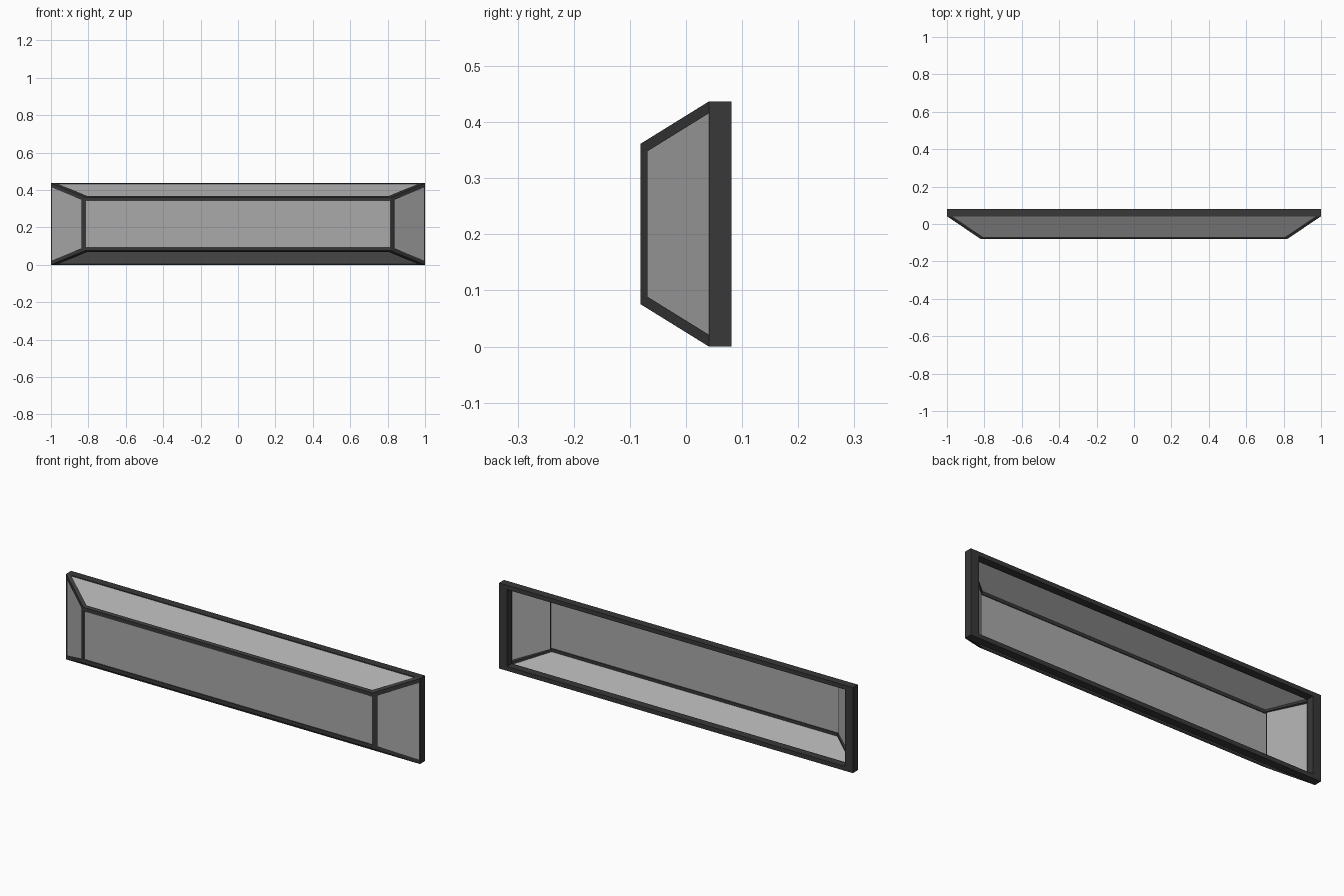
import bpy, bmesh

if "Cube" in bpy.data.objects:
    bpy.data.objects.remove(bpy.data.objects["Cube"])

# Key sizes: back frame outline, front face outline
ZC = 0.2185
BX, BZ = 1.0, 0.2185      # back half width / half height
FX, FZ = 0.818, 0.143     # front half width / half height
YF, YM, YB = -0.081, 0.041, 0.081

dark = bpy.data.materials.new("dark_frame")
dark.diffuse_color = (0.04, 0.04, 0.04, 1)
dark.use_nodes = True
dark.node_tree.nodes["Principled BSDF"].inputs["Base Color"].default_value = dark.diffuse_color
glass = bpy.data.materials.new("grey_glass")
glass.diffuse_color = (0.4, 0.4, 0.4, 1)
glass.use_nodes = True
glass.node_tree.nodes["Principled BSDF"].inputs["Base Color"].default_value = glass.diffuse_color


def hull(name, pts, mat=dark):
    """Convex solid through points given relative to the centre height."""
    bm = bmesh.new()
    for x, y, z in pts:
        bm.verts.new((x, y, z + ZC))
    r = bmesh.ops.convex_hull(bm, input=bm.verts)
    bmesh.ops.dissolve_limit(bm, angle_limit=0.01, verts=bm.verts, edges=bm.edges)
    bmesh.ops.recalc_face_normals(bm, faces=bm.faces)
    me = bpy.data.meshes.new(name)
    bm.to_mesh(me)
    bm.free()
    me.materials.append(mat)
    ob = bpy.data.objects.new(name, me)
    bpy.context.collection.objects.link(ob)
    return ob


def outline(y):
    """Half width and half height of the sloped body at depth y."""
    t = (y - YF) / (YM - YF)
    return FX + (BX - FX) * t, FZ + (BZ - FZ) * t


WX, WZ = 0.045, 0.022     # back frame bar widths
YI = YF + 0.012           # depth of the front bars
IX, IZ = outline(YI)

for s in (-1, 1):
    # Back frame: rails and posts
    hull("back_rail", [(x, y, s * z) for x in (-BX, BX) for y in (YM, YB)
                       for z in (BZ, BZ - WZ)])
    hull("back_post", [(s * x, y, z) for x in (BX, BX - WX) for y in (YM, YB)
                       for z in (BZ - WZ, WZ - BZ)])
    # Front rails and posts, bevelled to follow the slopes
    rail = []
    post = []
    for e in (-1, 1):
        rail += [(e * FX, YF, s * FZ), (e * FX, YF, s * (FZ - 0.02)),
                 (e * IX, YI, s * IZ), (e * FX, YI, s * (FZ - 0.02))]
        post += [(s * FX, YF, e * FZ), (s * (FX - 0.004), YF, e * FZ),
                 (s * IX, YI, e * IZ), (s * (FX - 0.004), YI, e * FZ)]
    hull("front_rail", rail)
    hull("front_post", post)
    # Sloped corner bars joining front and back
    for e in (-1, 1):
        hull("corner_bar", [(s * (x - dx), y, e * (z - dz))
                            for x, y, z in ((FX, YF, FZ), (BX, YM, BZ))
                            for dx in (0, 0.028) for dz in (0, 0.021)])

# Glass panes: thin slabs slightly recessed behind the bars
R, T = 0.006, 0.004
for s in (-1, 1):
    hull("side_pane", [(s * (x - R - d), y, e * (z - R)) for e in (-1, 1)
                       for x, y, z in ((FX, YF + R, FZ), (BX, YM, BZ))
                       for d in (0, T)], glass)
    hull("top_pane" if s > 0 else "bottom_pane",
         [(e * (x - R), y, s * (z - R + 0.002 - d)) for e in (-1, 1)
          for x, y, z in ((FX, YF + R, FZ), (BX, YM, BZ)) for d in (0, T)], glass)
hull("front_pane", [(a * FX, y, b * FZ) for a in (-1, 1) for b in (-1, 1)
                    for y in (YF + 0.004, YF + 0.008)], glass)
